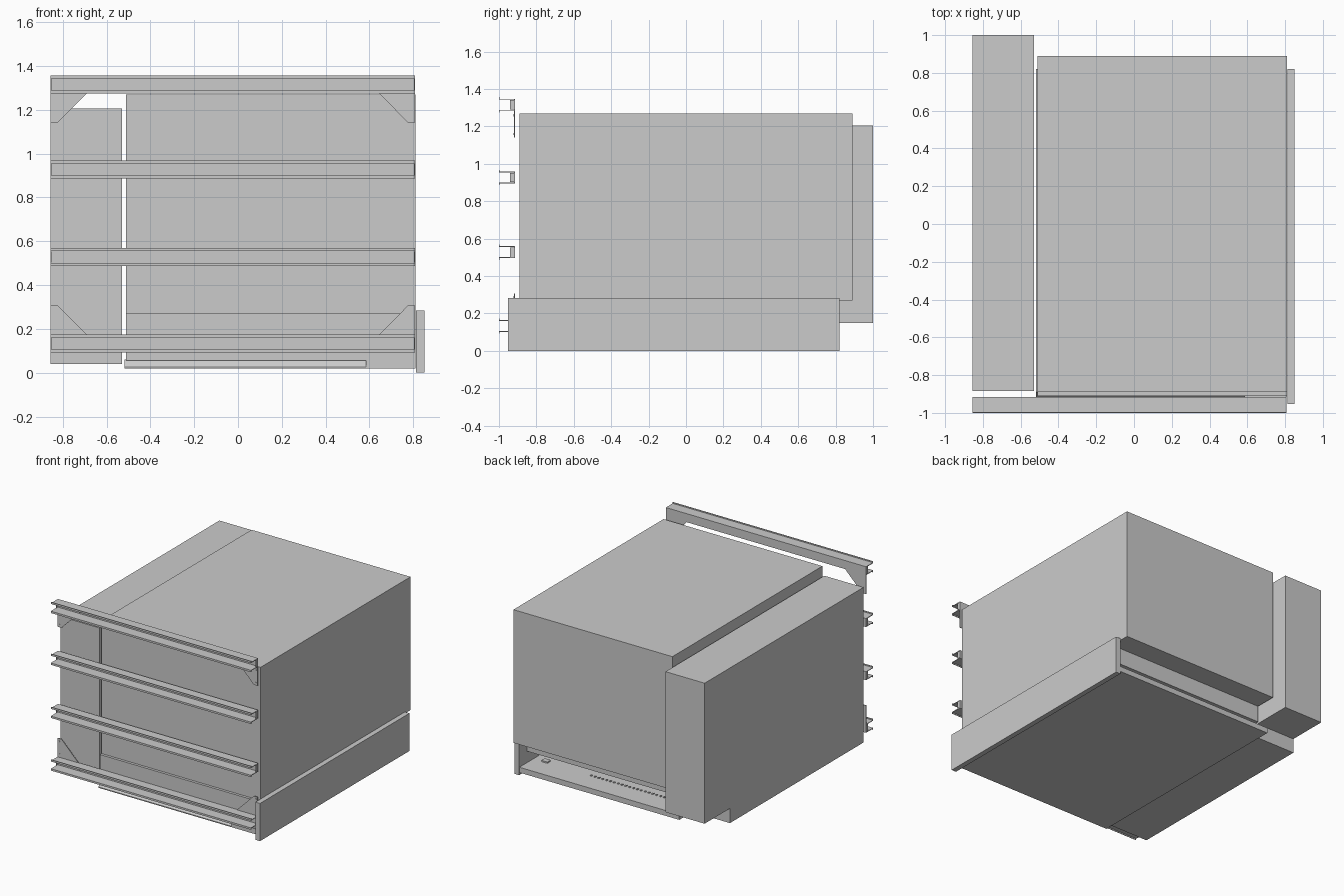
import bpy, bmesh, math
from mathutils import Matrix, Vector

if "Cube" in bpy.data.objects:
    bpy.data.objects.remove(bpy.data.objects["Cube"])


def finish(name, bm):
    bmesh.ops.recalc_face_normals(bm, faces=bm.faces)
    mesh = bpy.data.meshes.new(name)
    bm.to_mesh(mesh)
    bm.free()
    obj = bpy.data.objects.new(name, mesh)
    bpy.context.collection.objects.link(obj)
    return obj


def add_box(bm, x, y, z):
    centre = Vector((sum(x) / 2, sum(y) / 2, sum(z) / 2))
    size = (x[1] - x[0], y[1] - y[0], z[1] - z[0], 1)
    bmesh.ops.create_cube(bm, size=1, matrix=Matrix.Translation(centre) @ Matrix.Diagonal(size))


def box(name, x, y, z):
    bm = bmesh.new()
    add_box(bm, x, y, z)
    return finish(name, bm)


def add_prism(bm, points, direction):
    face = bm.faces.new([bm.verts.new(p) for p in points])
    new = bmesh.ops.extrude_face_region(bm, geom=[face])["geom"]
    bmesh.ops.translate(bm, vec=direction, verts=[v for v in new if isinstance(v, bmesh.types.BMVert)])


def add_bolt(bm, x, y, z, radius):
    place = Matrix.Translation((x, y, z)) @ Matrix.Rotation(math.pi / 2, 4, "X")
    bmesh.ops.create_cone(bm, cap_ends=True, segments=10, radius1=radius, radius2=radius,
                          depth=0.003, matrix=place)


# Large cabinets
box("main_cabinet", (-0.51, 0.81), (-0.89, 0.89), (0.27, 1.27))
box("cabinet_underbox", (-0.51, 0.81), (-0.89, 0.73), (0.146, 0.27))
box("side_cabinet", (-0.855, -0.53), (-0.885, 1.0), (0.15, 1.205))
box("side_cabinet_base", (-0.855, -0.53), (-0.885, 0.70), (0.04, 0.15))

# Lower tray, front wall and side skirt
bm = bmesh.new()
slope = [(-0.915, 0.02), (0.82, 0.02), (0.82, 0.06), (-0.89, 0.06), (-0.915, 0.027)]
add_prism(bm, [(-0.518, y, z) for y, z in slope], (1.103, 0, 0))
finish("floor_tray", bm)
box("floor_tray_end", (0.585, 0.81), (-0.915, 0.82), (0.02, 0.06))
box("front_wall", (-0.51, 0.81), (-0.91, -0.885), (0.055, 0.27))
box("side_skirt", (0.812, 0.85), (-0.953, 0.82), (0.0, 0.283))

# Small fittings on the tray
bm = bmesh.new()
add_box(bm, (0.69, 0.74), (0.62, 0.66), (0.06, 0.07))
for i in range(20):
    x = 0.33 - i * 0.032
    add_box(bm, (x - 0.006, x + 0.006), (0.645, 0.66), (0.06, 0.066))
finish("tray_fittings", bm)

# Hat-section rails with end brackets and fasteners
X0, X1 = -0.855, 0.808
MID = (X0 + X1) / 2
t = 0.005
half = [(-0.995, 0.040), (-1.0, 0.040), (-1.0, 0.023), (-0.915, 0.023)]
inner = [(-0.92, 0.018), (-0.995, 0.018)]
for i, zc in enumerate((0.133, 0.528, 0.927, 1.316)):
    outline = [(-1.0, 0.027), (-1.0, 0.041), (-0.996, 0.041), (-0.996, 0.032), (-0.915, 0.032)]
    outline += [(y, -h) for y, h in reversed(outline)]
    inside = [(-1.0, -0.027), (-0.920, -0.027), (-0.920, 0.027)]
    # the upper and lower halves already meet the inner wall at y = -1
    profile = outline + inside
    bm = bmesh.new()
    add_prism(bm, [(X0, y, zc + h) for y, h in profile[:-3]
                   ] + [(X0, y, zc + h) for y, h in inside[1:]], (X1 - X0, 0, 0))
    finish(f"rail_{i + 1}", bm)

    bm = bmesh.new()
    for s in (-1, 1):
        edge = MID + s * (X1 - X0) / 2
        a, b = sorted((edge, edge - s * 0.185))
        add_box(bm, (a, b), (-0.924, -0.92), (zc - 0.022, zc + 0.022))
        a, b = sorted((edge, edge - s * 0.005))
        add_box(bm, (a, b), (-0.94, -0.92), (zc - 0.025, zc + 0.025))
        for d in (0.016, 0.075, 0.175):
            add_bolt(bm, edge - s * d, -0.925, zc, 0.006)
    finish(f"rail_bracket_{i + 1}", bm)

    bm = bmesh.new()
    for k in range(15):
        x = X0 + 0.02 + k * (X1 - X0 - 0.04) / 14
        for s in (-1, 1):
            add_bolt(bm, x, -0.9985, zc + s * 0.036, 0.004)
    finish(f"rail_fasteners_{i + 1}", bm)

# Corner gussets on the top and bottom rails
for label, z, up in (("top", 1.285, -1), ("bottom", 0.163, 1)):
    for side, s in (("left", -1), ("right", 1)):
        edge = MID + s * (X1 - X0) / 2
        shape = [(0, 0), (0.173, 0), (0.165, 0.01), (0.033, 0.143), (0, 0.143)]
        bm = bmesh.new()
        add_prism(bm, [(edge - s * d, -0.92, z + up * h) for d, h in shape], (0, 0.005, 0))
        for h in (0.025, 0.125):
            add_bolt(bm, edge - s * 0.016, -0.921, z + up * h, 0.006)
        finish(f"{label}_{side}_gusset", bm)
